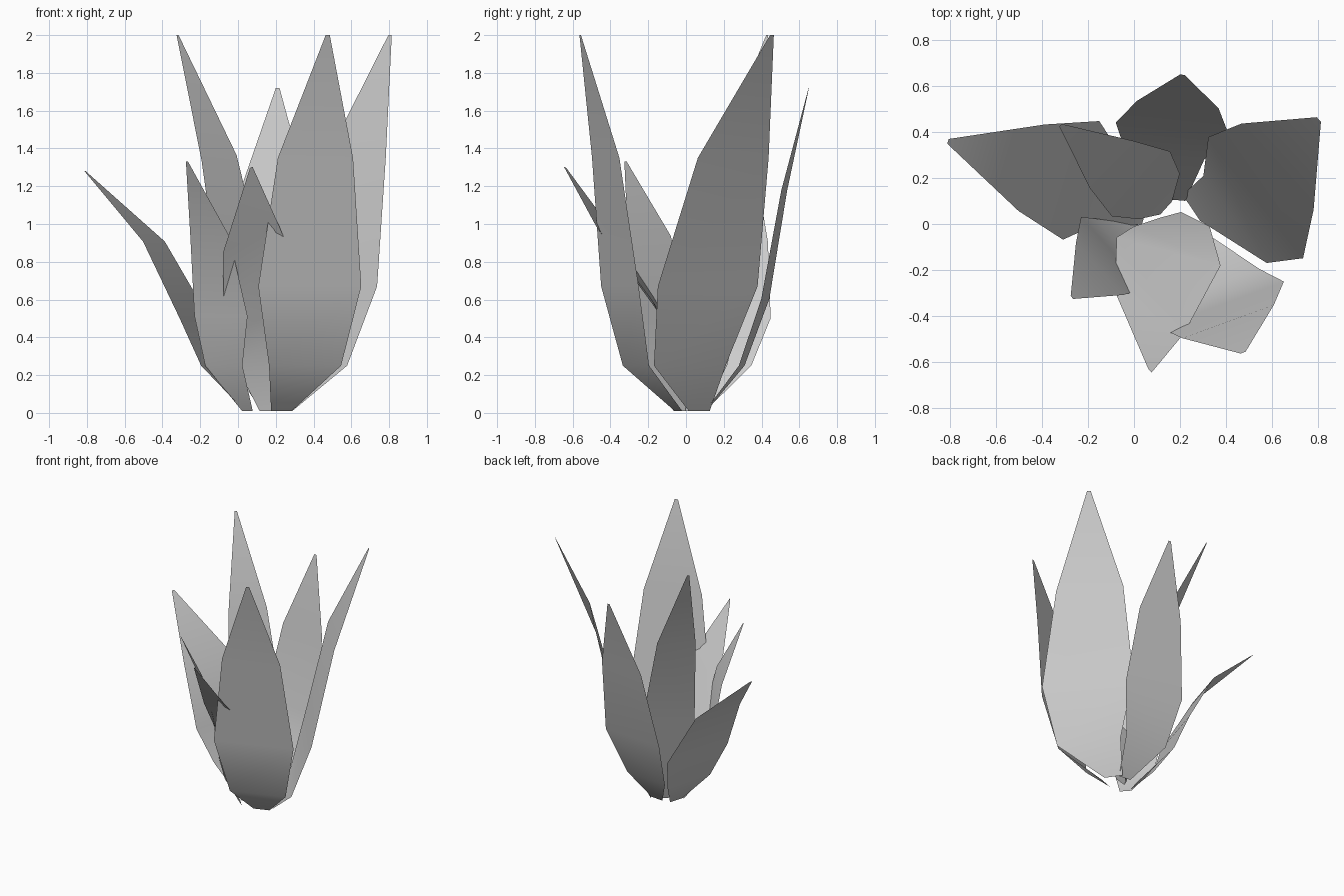
import bpy
from math import cos, sin, radians

if "Cube" in bpy.data.objects:
    bpy.data.objects.remove(bpy.data.objects["Cube"])

# share of the full leaf width at the foot, belly, widest row, shoulder and tip
WIDTHS = (0.2, 0.7, 1.0, 0.73, 0.04)


def leaf(name, height, width, angle, twist, roll, centres):
    """One flat pointed blade: five rows of two points along a centre line.
    angle/twist in degrees turn the rows, roll lifts one edge."""
    levels = (0.01, 0.25, 0.2 + 0.235 * height, 0.12 + 0.615 * height, height)
    verts, faces = [], []
    for i, ((x, y), z, w) in enumerate(zip(centres, levels, WIDTHS)):
        a = radians(angle + twist * (i - 2))
        h = width * w / 2
        lift = roll * h * min(1, max(0, i - 0.7))
        for s in (-1, 1):
            verts.append((x + s * h * cos(a), y + s * h * sin(a), z + s * lift))
    for i in range(4):
        faces.append((2 * i, 2 * i + 1, 2 * i + 3, 2 * i + 2))
    mesh = bpy.data.meshes.new(name)
    mesh.from_pydata(verts, [], faces)
    mesh.polygons.foreach_set("use_smooth", [True] * len(mesh.polygons))
    mesh.update()
    bpy.context.collection.objects.link(bpy.data.objects.new(name, mesh))


# tall leaves
leaf("leaf_front_right", 2.0, 0.58, 20, 0, 0,
     [(.23, -.04), (.355, -.265), (.38, -.35), (.41, -.425), (.475, -.56)])
leaf("leaf_right", 2.0, 0.67, 128, 2, 0,
     [(.25, .07), (.44, .02), (.53, .115), (.625, .25), (.805, .455)])
leaf("leaf_inner_back", 2.0, 0.38, 48, 0, 0.1,
     [(.14, .07), (.11, .12), (.03, .175), (-.1, .26), (-.32, .43)])
leaf("leaf_back", 1.72, 0.49, -5, 0, 0,
     [(.175, .105), (.135, .295), (.165, .42), (.19, .52), (.21, .65)])

# short leaves
leaf("leaf_left", 1.28, 0.54, 73, 0, 0,
     [(.05, .05), (-.14, .165), (-.23, .19), (-.445, .245), (-.81, .36)])
leaf("leaf_front_left", 1.33, 0.42, -48, 0, 0,
     [(.05, -.035), (-.075, -.085), (-.09, -.125), (-.15, -.195), (-.27, -.32)])
leaf("leaf_inner_front", 1.3, 0.47, -15, -15, 0.4,
     [(.16, .04), (.165, -.01), (.15, -.12), (.07, -.39), (.07, -.64)])
